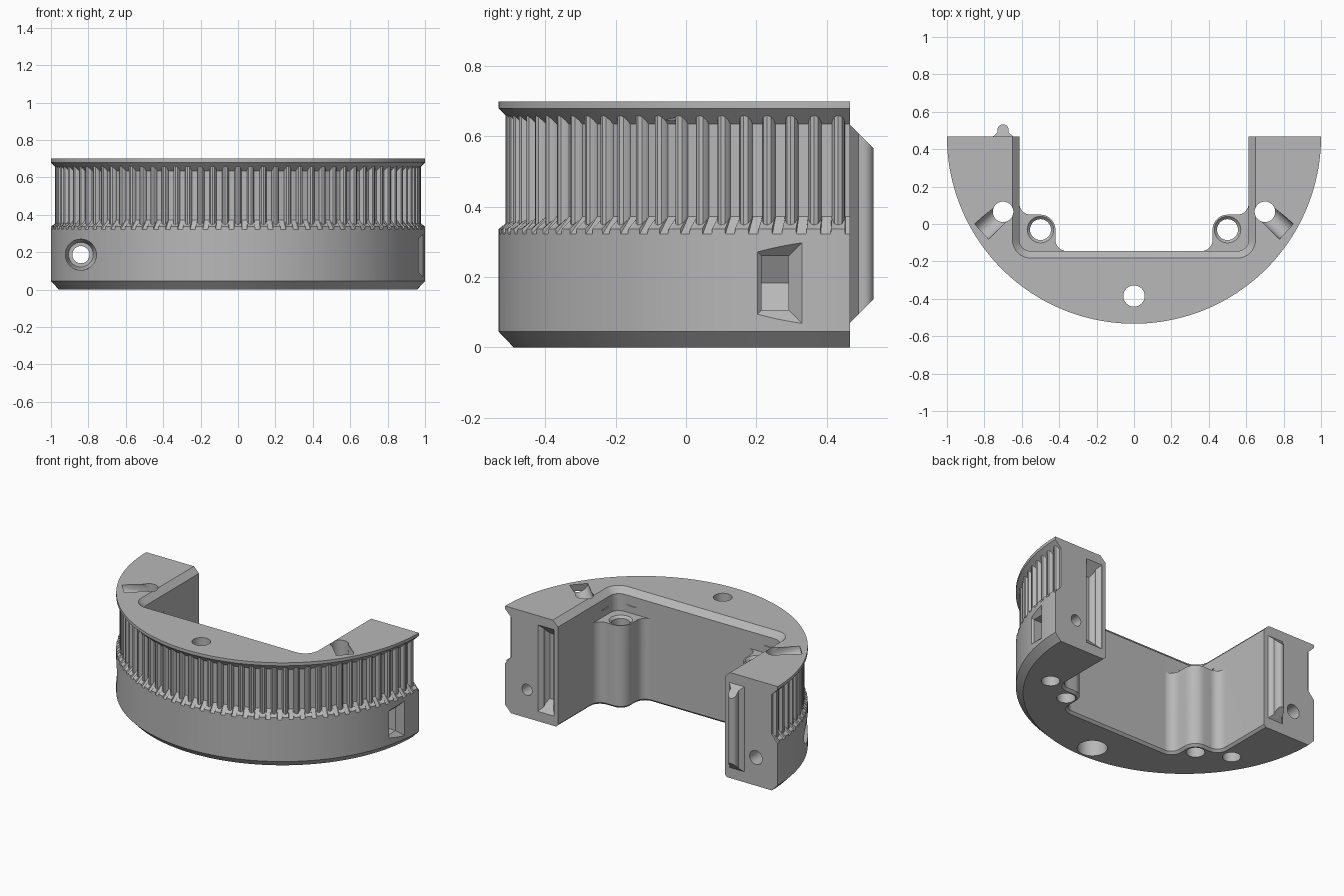
import bpy, bmesh
from math import pi, sin, cos, tan, radians
from mathutils import Vector

if "Cube" in bpy.data.objects:
    bpy.data.objects.remove(bpy.data.objects["Cube"])

grey = bpy.data.materials.new("plain_grey")
grey.use_nodes = True
grey.diffuse_color = (0.48, 0.48, 0.48, 1)
grey.node_tree.nodes["Principled BSDF"].inputs["Base Color"].default_value = (0.48, 0.48, 0.48, 1)

BACK = 0.467      # y of the flat back face, also the axis of the rim
TOP = 0.70
TEETH = 45


def loft(name, loops):
    """Closed solid through a list of equal-length point loops."""
    bm = bmesh.new()
    rings = [[bm.verts.new(p) for p in loop] for loop in loops]
    n = len(rings[0])
    for a, b in zip(rings, rings[1:]):
        for i in range(n):
            j = (i + 1) % n
            bm.faces.new((a[i], a[j], b[j], b[i]))
    bm.faces.new(rings[0])
    bm.faces.new(rings[-1])
    bmesh.ops.recalc_face_normals(bm, faces=bm.faces)
    mesh = bpy.data.meshes.new(name)
    bm.to_mesh(mesh)
    bm.free()
    mesh.materials.append(grey)
    obj = bpy.data.objects.new(name, mesh)
    bpy.context.scene.collection.objects.link(obj)
    return obj


def cylinder(name, p0, p1, r0, r1=None, sides=32):
    p0, p1 = Vector(p0), Vector(p1)
    turn = (p1 - p0).to_track_quat('Z', 'Y')

    def ring(p, r):
        return [p + turn @ Vector((r * cos(2 * pi * i / sides), r * sin(2 * pi * i / sides), 0))
                for i in range(sides)]
    return loft(name, [ring(p0, r0), ring(p1, r1 or r0)])


def rounded(points, steps=8):
    """Outline with each (x, y, radius) corner replaced by an arc."""
    out = []
    for i, (x, y, r) in enumerate(points):
        p = Vector((x, y))
        if not r:
            out.append(p)
            continue
        a = (Vector(points[i - 1][:2]) - p).normalized()
        b = (Vector(points[(i + 1) % len(points)][:2]) - p).normalized()
        centre = p + (a + b) * r          # corners are all square
        for k in range(steps + 1):
            t = k / steps * pi / 2
            out.append(centre - b * r * cos(t) - a * r * sin(t))
    return out


def flat(outline, z):
    return [(p[0], p[1], z) for p in outline]


def mirrored(points):
    return points + [(-x, y, r) for x, y, r in reversed(points)]


def bay(d=0):
    """Plain rectangular bay, grown by d."""
    return rounded(mirrored([(-0.613 - d, 0.8, 0), (-0.613 - d, -0.145 - d, 0.06 + d)]))


def bay_with_posts(d=0):
    """Bay outline stepping round the two corner posts, grown by d."""
    return rounded(mirrored([(-0.613 - d, 0.8, 0), (-0.613 - d, 0.05 - d, 0.06 + d),
                             (-0.42 - d, 0.05 - d, 0.08 - d), (-0.42 - d, -0.145 - d, 0.06 + d)]))


# Toothed half ring: each column of the rim follows the tooth profile
ROOT = 0.955
bump = [(-0.28, ROOT), (-0.25, 0.966), (-0.16, 0.976), (0, 0.98),
        (0.16, 0.976), (0.25, 0.966), (0.28, ROOT)]
columns = [(0, ROOT, False)]
for i in range(TEETH):
    columns.append(((i + 0.2) / TEETH, ROOT, False))
    columns += [((i + 0.5 + t) / TEETH, r, True) for t, r in bump]
    columns.append(((i + 0.8) / TEETH, ROOT, False))
columns.append((1, ROOT, False))


def rim(level):
    loop = []
    for t, r, ridge in columns:
        low = 0.337 if ridge else 0.322
        radius, z = [(0.957, 0), (1, 0.045), (1, low), (r, 0.328 + 1 - r),
                     (r, 0.68 - (1 - r)), (1, 0.68), (1, TOP)][level]
        a = pi + pi * t
        loop.append((radius * cos(a), BACK + radius * sin(a), z))
    return loop


body = loft("toothed_half_ring", [rim(k) for k in range(7)])

# Central bay, corner posts and edge chamfers
cutters = [
    loft("bay_cut", [flat(bay_with_posts(), -0.1), flat(bay_with_posts(), 0.8)]),
    loft("post_top_cut", [flat(bay(), 0.55), flat(bay(), 0.9)]),
    loft("top_chamfer_cut", [flat(bay(-0.01), 0.653), flat(bay(0.077), 0.74)]),
    loft("bottom_chamfer_cut", [flat(bay_with_posts(0.025), -0.01), flat(bay_with_posts(-0.005), 0.02)]),
]

# Vertical holes and the sloping grooves beside them
for s in (-1, 1):
    cutters += [
        cylinder("post_hole", (s * 0.5, -0.03, -0.1), (s * 0.5, -0.03, 0.8), 0.056),
        cylinder("post_hole_lip", (s * 0.5, -0.03, 0.535), (s * 0.5, -0.03, 0.6), 0.056, 0.121),
        cylinder("side_hole", (s * 0.7, 0.065, -0.1), (s * 0.7, 0.065, 0.9), 0.055),
        cylinder("side_groove", (s * 0.7, 0.065, 0.67), (s * 0.815, -0.04, 0.70), 0.055),
    ]
cutters += [
    cylinder("front_hole", (0, -0.385, -0.1), (0, -0.385, 0.9), 0.057),
    cylinder("front_counterbore", (0, -0.385, -0.1), (0, -0.385, 0.3), 0.09),
]

# Clamping screw holes running front to back
cutters += [
    cylinder("screw_hole", (-0.84, -0.4, 0.187), (-0.84, 0.7, 0.187), 0.046),
    cylinder("screw_head_bore", (-0.84, -0.4, 0.187), (-0.84, 0.12, 0.187), 0.083),
    cylinder("screw_seat", (-0.84, 0.119, 0.187), (-0.84, 0.18, 0.187), 0.083, 0.066),
    cylinder("threaded_hole", (0.84, 0.02, 0.187), (0.84, 0.7, 0.187), 0.037),
]

# Nut pocket with a pointed end and a flared mouth
half = 0.077
nut = [(1.1, -half), (1.1, half), (0.84 - half * tan(pi / 6), half),
       (0.84 - half / cos(pi / 6), 0), (0.84 - half * tan(pi / 6), -half)]
cutters.append(loft("nut_pocket", [[(x, y, 0.183 + z) for x, z in nut] for y in (0.215, 0.292)]))


def mouth(x, d):
    return [(x, 0.2535 + sy * (0.0385 + d), 0.183 + sz * (half + d))
            for sy, sz in ((-1, -1), (1, -1), (1, 1), (-1, 1))]


cutters.append(loft("nut_pocket_mouth", [mouth(0.945, -0.008), mouth(1.02, 0.067)]))


# Alignment tongue on one end, matching slot in the other
def tongue(name, x, gap=0.0):
    half_profile = [(0.055, BACK - 0.02), (0.055, BACK), (0.03, 0.49)]
    profile = half_profile + [(0.03 * cos(pi * k / 12), 0.503 + 0.03 * sin(pi * k / 12)) for k in range(13)]
    profile += [(-px, py) for px, py in reversed(half_profile)]
    loops = [[], []]
    for px, py in profile:
        inset = py - BACK
        w = px + (gap if px > 0 else -gap)
        # the slot is the tongue mirrored into the opposite end
        y = 2 * BACK - py - (gap if py > BACK else 0) if gap else py
        loops[0].append((x + w, y, 0.07 - gap + inset))
        loops[1].append((x + w, y, 0.633 + gap - inset))
    return loft(name, loops)


tongue_obj = tongue("alignment_tongue", -0.7)


def slot_cutter(name, x):
    """Slot running into the end face with sloped ends."""
    sections = [(0.06, BACK + 0.02, -0.02), (0.06, BACK - 0.002, 0), (0.035, BACK - 0.027, 0.025),
                (0.035, BACK - 0.045, 0.043), (0.02, BACK - 0.07, 0.068)]
    return loft(name, [[(x - w, y, 0.067 + e), (x + w, y, 0.067 + e),
                        (x + w, y, 0.637 - e), (x - w, y, 0.637 - e)] for w, y, e in sections])


cutters.append(slot_cutter("slot_cut", 0.7))

# Apply the cuts, then remove the cutters
bpy.context.view_layer.objects.active = body
for c in cutters:
    c.hide_render = True
    mod = body.modifiers.new(c.name, 'BOOLEAN')
    mod.operation = 'DIFFERENCE'
    mod.solver = 'EXACT'
    mod.object = c
    bpy.ops.object.modifier_apply(modifier=mod.name)
    bpy.data.objects.remove(c)

bpy.ops.object.select_all(action='DESELECT')
for obj in (body, tongue_obj):
    obj.select_set(True)
    bpy.context.view_layer.objects.active = obj
bpy.ops.object.shade_smooth_by_angle(angle=radians(25))
